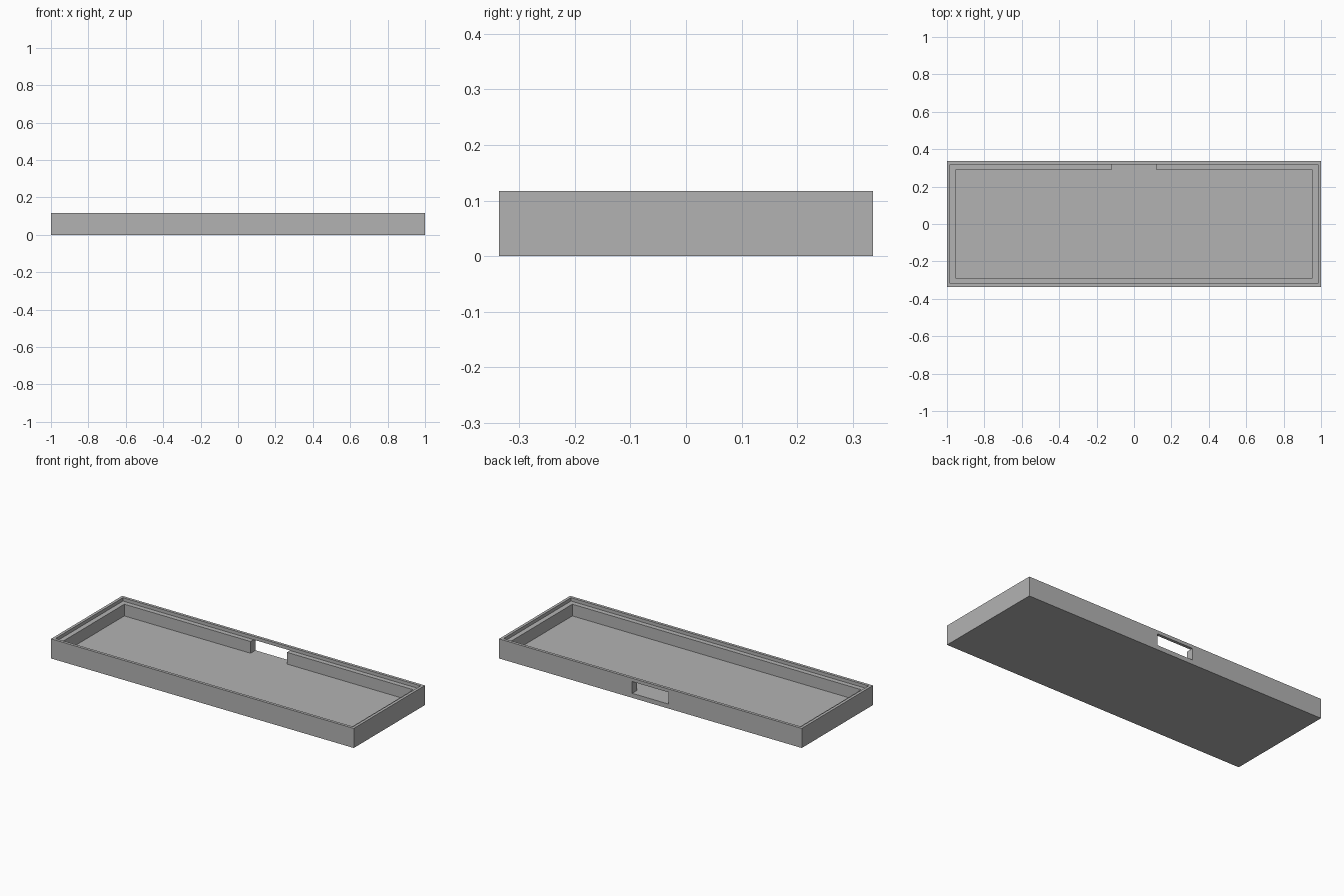
import bpy
import bmesh

if "Cube" in bpy.data.objects:
    bpy.data.objects.remove(bpy.data.objects["Cube"])

# Main dimensions
HALF_X, HALF_Y, HEIGHT = 1.0, 0.336, 0.117
LIP = 0.017      # width of the raised outer rim
WALL = 0.046     # full wall width, rim plus ledge
FLOOR_Z = 0.027
LEDGE_Z = 0.097
SLOT_X = 0.12    # half width of the rear slot

grey = bpy.data.materials.new("plain_grey")
grey.use_nodes = True
colour = (0.45, 0.45, 0.45, 1)
grey.diffuse_color = colour
grey.node_tree.nodes["Principled BSDF"].inputs["Base Color"].default_value = colour


def box(name, low, high):
    """Axis-aligned box between two corners."""
    bm = bmesh.new()
    bmesh.ops.create_cube(bm, size=1)
    for v in bm.verts:
        v.co = [b if c > 0 else a for c, a, b in zip(v.co, low, high)]
    mesh = bpy.data.meshes.new(name)
    bm.to_mesh(mesh)
    bm.free()
    mesh.materials.append(grey)
    obj = bpy.data.objects.new(name, mesh)
    bpy.context.collection.objects.link(obj)
    return obj


def inset_box(name, inset, bottom):
    """Open-topped pocket cutter, inset from the outer walls."""
    x, y = HALF_X - inset, HALF_Y - inset
    return box(name, (-x, -y, bottom), (x, y, HEIGHT * 2))


# Solid tray block
tray = box("tray", (-HALF_X, -HALF_Y, 0), (HALF_X, HALF_Y, HEIGHT))

# Rim recess, inner cavity and the slot through the back wall
cutters = [
    inset_box("rim_recess_cutter", LIP, LEDGE_Z),
    inset_box("cavity_cutter", WALL, FLOOR_Z),
    box("rear_slot_cutter", (-SLOT_X, 0, FLOOR_Z), (SLOT_X, HALF_Y * 2, LEDGE_Z)),
]
bpy.context.view_layer.objects.active = tray
for cutter in cutters:
    cutter.hide_render = True
    cut = tray.modifiers.new(cutter.name, "BOOLEAN")
    cut.operation = "DIFFERENCE"
    cut.solver = "EXACT"
    cut.object = cutter
    bpy.ops.object.modifier_apply(modifier=cut.name)
    bpy.data.objects.remove(cutter)

# Merge leftover seams between coplanar faces
bm = bmesh.new()
bm.from_mesh(tray.data)
bmesh.ops.remove_doubles(bm, verts=bm.verts, dist=0.0001)
bmesh.ops.dissolve_limit(bm, angle_limit=0.01, verts=bm.verts, edges=bm.edges)
bmesh.ops.recalc_face_normals(bm, faces=bm.faces)
bm.to_mesh(tray.data)
bm.free()
